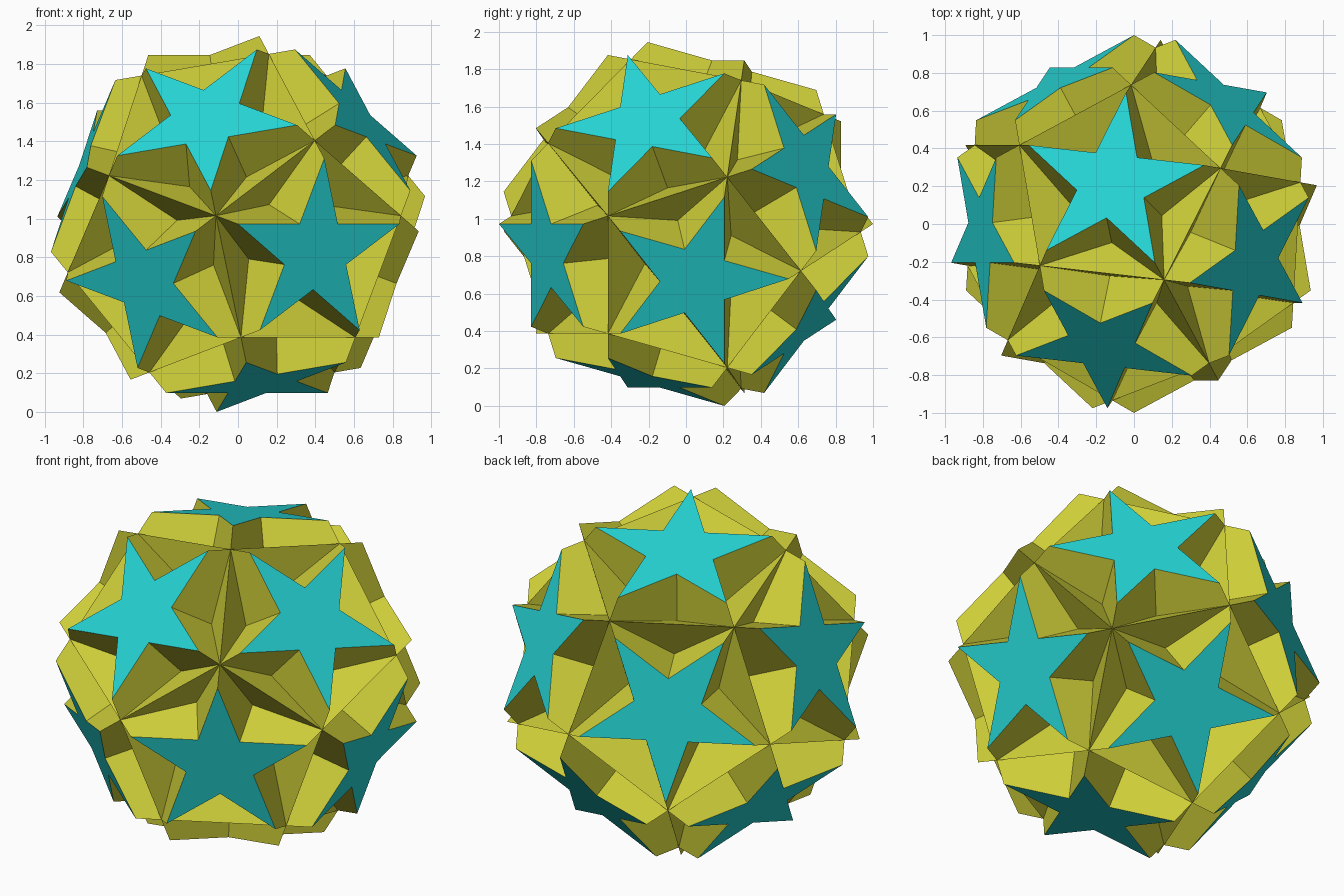
import bpy, bmesh, math
from itertools import combinations
from mathutils import Vector

cube = bpy.data.objects.get("Cube")
if cube:
    bpy.data.objects.remove(cube, do_unlink=True)


def make_material(name, rgb):
    mat = bpy.data.materials.new(name)
    mat.use_nodes = True
    mat.diffuse_color = (*rgb, 1)
    mat.node_tree.nodes["Principled BSDF"].inputs["Base Color"].default_value = (*rgb, 1)
    return mat


cyan = make_material("cyan", (0.019, 0.66, 0.66))
yellow = make_material("yellow", (0.64, 0.64, 0.042))

# Twelve axis points (icosahedron corners)
PHI = (1 + math.sqrt(5)) / 2
corners = []
for a in (-1, 1):
    for b in (-PHI, PHI):
        corners += [Vector((0, a, b)), Vector((a, b, 0)), Vector((b, 0, a))]
corners = [c.normalized() for c in corners]


def linked(a, b):
    """Corners joined by a long edge of the great icosahedron."""
    return -0.9 < a.dot(b) < -0.1


def cut(a, b):
    """Point one third of the way along a long edge."""
    return a.lerp(b, 1 / 3)


def star_tips(axis):
    """Five truncation points round one axis, in angular order."""
    tips = [cut(axis, c) for c in corners if linked(axis, c)]
    u = axis.orthogonal().normalized()
    w = axis.cross(u)
    return sorted(tips, key=lambda t: math.atan2(t.dot(w), t.dot(u)))


# Pentagram outlines: tips alternating with inner notches
stars = []
for axis in corners:
    tips = star_tips(axis)
    centre = sum(tips, Vector()) / 5
    outline = []
    for i in range(5):
        outline.append(tips[i])
        outline.append(centre - (tips[(i + 3) % 5] - centre) / PHI ** 2)
    stars.append(outline)

# Hexagons: each long triangle with its three corners cut off
hexagons = []
for a, b, c in combinations(corners, 3):
    if linked(a, b) and linked(b, c) and linked(c, a):
        hexagons.append([cut(a, b), cut(b, a), cut(b, c), cut(c, b), cut(c, a), cut(a, c)])

# Orientation: one star tip points to the front, one star edge lies level
axis = corners[0]
tips = star_tips(axis)
radius = tips[0].length
front = tips[0].normalized()
side = (tips[2] - front * tips[2].dot(front)).normalized()
up = axis - front * axis.dot(front) - side * axis.dot(side)
up = -up.normalized()


def place(p):
    return Vector((p.dot(side), -p.dot(front), p.dot(up))) / radius


base = min(place(p).z for outline in stars for p in outline)


def build(name, outlines, mat):
    bm = bmesh.new()
    for outline in outlines:
        pts = [place(p) for p in outline]
        face = bm.faces.new([bm.verts.new(p) for p in pts])
        face.normal_update()
        if face.normal.dot(sum(pts, Vector())) < 0:
            face.normal_flip()
    bmesh.ops.translate(bm, verts=bm.verts, vec=(0, 0, -base))
    mesh = bpy.data.meshes.new(name)
    bm.to_mesh(mesh)
    bm.free()
    mesh.materials.append(mat)
    obj = bpy.data.objects.new(name, mesh)
    bpy.context.collection.objects.link(obj)


build("star_faces", stars, cyan)
build("hexagon_faces", hexagons, yellow)
